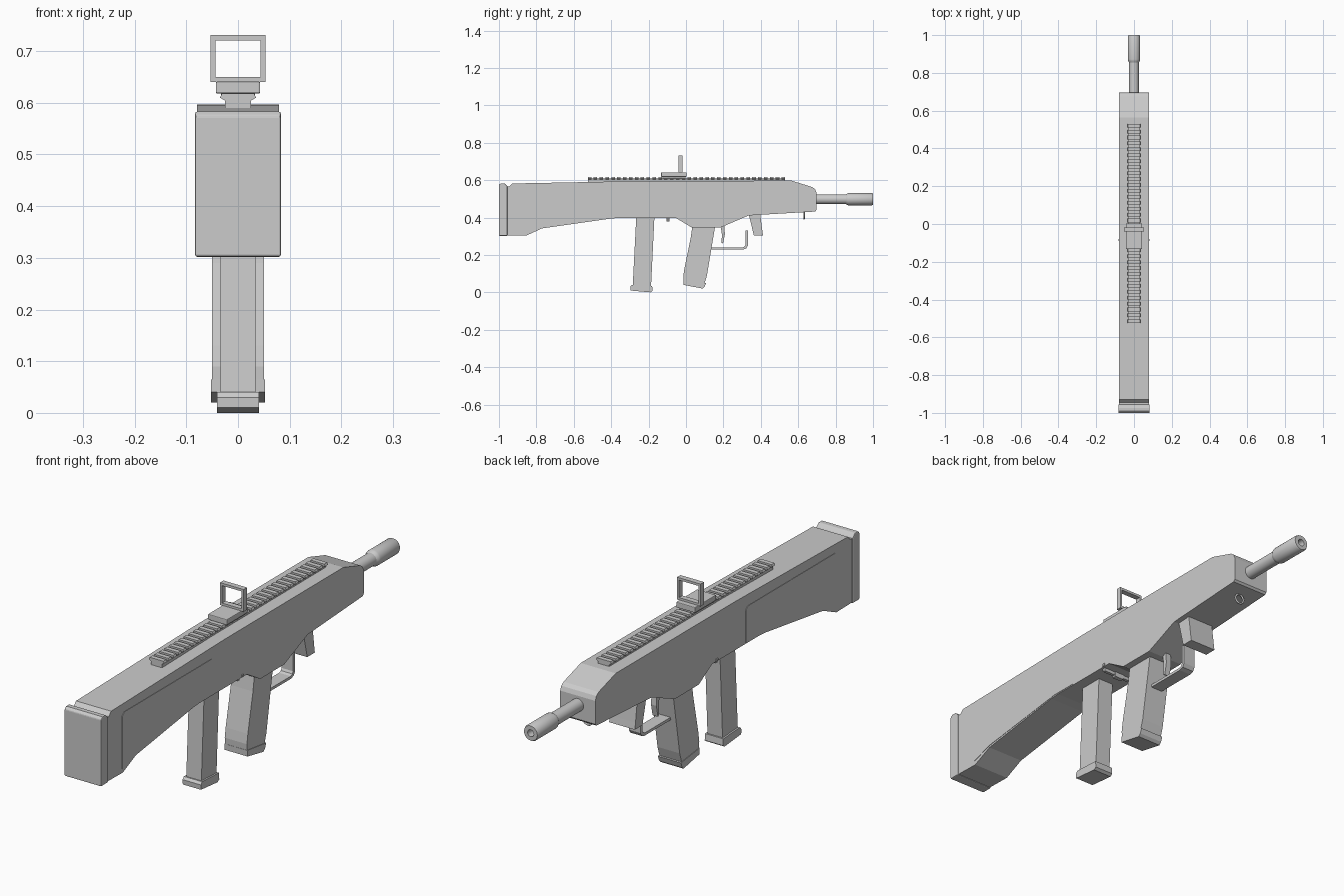
import bpy, bmesh, math
from mathutils import Matrix, Vector

cube = bpy.data.objects.get("Cube")
if cube:
    bpy.data.objects.remove(cube, do_unlink=True)

grey = bpy.data.materials.new("light grey")
grey.use_nodes = True
grey.diffuse_color = (0.6, 0.6, 0.6, 1)
grey.node_tree.nodes["Principled BSDF"].inputs["Base Color"].default_value = (0.6, 0.6, 0.6, 1)


def finish(name, bm, bevel=0, smooth=False):
    bmesh.ops.recalc_face_normals(bm, faces=bm.faces)
    mesh = bpy.data.meshes.new(name)
    bm.to_mesh(mesh)
    bm.free()
    mesh.materials.append(grey)
    ob = bpy.data.objects.new(name, mesh)
    bpy.context.collection.objects.link(ob)
    if bevel:
        mod = ob.modifiers.new("bevel", "BEVEL")
        mod.width, mod.segments = bevel, 2
        mod.limit_method, mod.angle_limit = "ANGLE", math.radians(40)
    if smooth:
        bpy.ops.object.select_all(action="DESELECT")
        ob.select_set(True)
        bpy.context.view_layer.objects.active = ob
        bpy.ops.object.shade_smooth_by_angle(angle=math.radians(35))
    return ob


def slab(name, profile, half, bevel=0, axis="X"):
    """Extrude a side outline (y, z), or a front outline (x, z) between y limits."""
    bm = bmesh.new()
    lo, hi = half if isinstance(half, tuple) else (-half, half)
    place = (lambda p, d: (d, p[0], p[1])) if axis == "X" else (lambda p, d: (p[0], d, p[1]))
    face = bm.faces.new([bm.verts.new(place(p, lo)) for p in profile])
    out = bmesh.ops.extrude_face_region(bm, geom=[face])
    move = Vector((hi - lo, 0, 0) if axis == "X" else (0, hi - lo, 0))
    bmesh.ops.translate(bm, verts=[v for v in out["geom"] if isinstance(v, bmesh.types.BMVert)], vec=move)
    return finish(name, bm, bevel)


def box(name, y, z, half, bevel=0):
    return slab(name, [(y[0], z[0]), (y[1], z[0]), (y[1], z[1]), (y[0], z[1])], half, bevel)


def lathe(name, profile, z, sides=24):
    """Turn a (radius, y) outline around the barrel line."""
    bm = bmesh.new()
    verts = [bm.verts.new((r, y, z)) for r, y in profile]
    edges = [bm.edges.new(pair) for pair in zip(verts, verts[1:])]
    bmesh.ops.spin(bm, geom=verts + edges, cent=(0, 0, z), axis=(0, 1, 0),
                   angle=math.tau, steps=sides)
    bmesh.ops.remove_doubles(bm, verts=bm.verts, dist=0.0001)
    return finish(name, bm, smooth=True)


# Main body and shoulder plate
slab("body", [(-0.96, 0.305), (-0.855, 0.303), (-0.77, 0.342), (-0.4, 0.395), (-0.36, 0.398),
              (-0.055, 0.398), (0.03, 0.347), (0.185, 0.347), (0.335, 0.411), (0.69, 0.432),
              (0.697, 0.44), (0.697, 0.535), (0.69, 0.552), (0.675, 0.563), (0.565, 0.597),
              (-0.2, 0.596), (-0.93, 0.582), (-0.945, 0.566), (-0.96, 0.566)], 0.079)
slab("butt_plate", [(-1, 0.302), (-0.955, 0.302), (-0.955, 0.568), (-0.97, 0.583),
                    (-0.99, 0.583), (-1, 0.575)], 0.083, 0.004)

# Raised cheek panel on both sides
slab("cheek_panel", [(-0.86, 0.32), (-0.77, 0.35), (-0.38, 0.402), (-0.27, 0.402),
                     (-0.27, 0.535), (-0.285, 0.548), (-0.845, 0.548), (-0.86, 0.535)], 0.0805)

# Barrel and muzzle with an open bore
lathe("barrel", [(0, 0.65), (0.026, 0.65), (0.026, 0.87)], 0.498)
lathe("muzzle", [(0.026, 0.855), (0.032, 0.865), (0.033, 0.872), (0.033, 0.994), (0.03, 1.0),
                 (0.014, 1.0), (0.014, 0.9), (0, 0.9)], 0.498)

# Top rail: dovetail base with cross teeth
slab("rail_base", [(-0.025, 0.585), (0.025, 0.585), (0.025, 0.605), (0.029, 0.61),
                   (-0.029, 0.61), (-0.025, 0.605)], (-0.525, 0.53), axis="Y")
bpy.ops.object.select_all(action="DESELECT")
tooth = slab("rail_teeth", [(-0.025, 0.604), (0.025, 0.604), (0.035, 0.61), (0.031, 0.618),
                            (-0.031, 0.618), (-0.035, 0.61)], (-0.525, -0.506), axis="Y")
array = tooth.modifiers.new("teeth", "ARRAY")
array.count = 34
array.use_relative_offset = False
array.use_constant_offset = True
array.constant_offset_displace = (0, 0.0314, 0)

# Sight: mount and open square frame
box("sight_mount", (-0.133, 0.003), (0.618, 0.641), 0.043, 0.003)
box("sight_clamp", (-0.125, -0.005), (0.609, 0.622), 0.033)
box("sight_frame_bottom", (-0.04, -0.018), (0.64, 0.65), 0.053)
box("sight_frame_top", (-0.04, -0.018), (0.721, 0.731), 0.053)
for side, x in (("left", (0.044, 0.053)), ("right", (-0.053, -0.044))):
    box("sight_frame_" + side, (-0.04, -0.018), (0.645, 0.726), x)

# Magazine with floor plate
slab("magazine", [(-0.265, 0.42), (-0.285, 0.03), (-0.187, 0.03), (-0.168, 0.42)], 0.034)
slab("magazine_floor", [(-0.297, 0.01), (-0.19, 0.0), (-0.179, 0.008), (-0.181, 0.035),
                        (-0.29, 0.04), (-0.298, 0.03)], 0.041)

# Pistol grip with base cap
slab("grip", [(0.035, 0.36), (0.025, 0.29), (-0.008, 0.13), (-0.014, 0.09), (-0.012, 0.045),
              (0.093, 0.028), (0.112, 0.09), (0.157, 0.36)], 0.05)
slab("grip_cap", [(-0.013, 0.04), (0.09, 0.02), (0.1, 0.03), (0.107, 0.05), (-0.014, 0.065)], 0.052)

# Trigger and its guard
slab("trigger", [(0.185, 0.355), (0.192, 0.31), (0.19, 0.265), (0.198, 0.262),
                 (0.208, 0.31), (0.205, 0.355)], 0.012)
slab("trigger_guard", [(0.11, 0.229), (0.305, 0.229), (0.322, 0.235), (0.331, 0.25), (0.331, 0.33),
                       (0.318, 0.33), (0.318, 0.254), (0.313, 0.245), (0.302, 0.24), (0.11, 0.24)], 0.026)

# Front hand stop
slab("hand_stop", [(0.335, 0.42), (0.363, 0.303), (0.412, 0.303), (0.408, 0.33), (0.395, 0.43)], 0.058)

# Magazine catch across the underside, with side pins
box("magazine_catch", (-0.102, -0.09), (0.385, 0.402), 0.07)
box("catch_tab", (-0.105, -0.087), (0.378, 0.4), 0.02)
box("catch_pin", (-0.09, -0.08), (0.4, 0.41), 0.083)

# Sling ring under the nose
bpy.ops.mesh.primitive_torus_add(major_radius=0.019, minor_radius=0.004, major_segments=20,
                                 minor_segments=8, location=(0, 0.631, 0.411),
                                 rotation=(math.pi / 2, 0, 0))
ring = bpy.context.object
ring.name = "sling_ring"
ring.data.materials.append(grey)
bpy.ops.object.shade_smooth()
